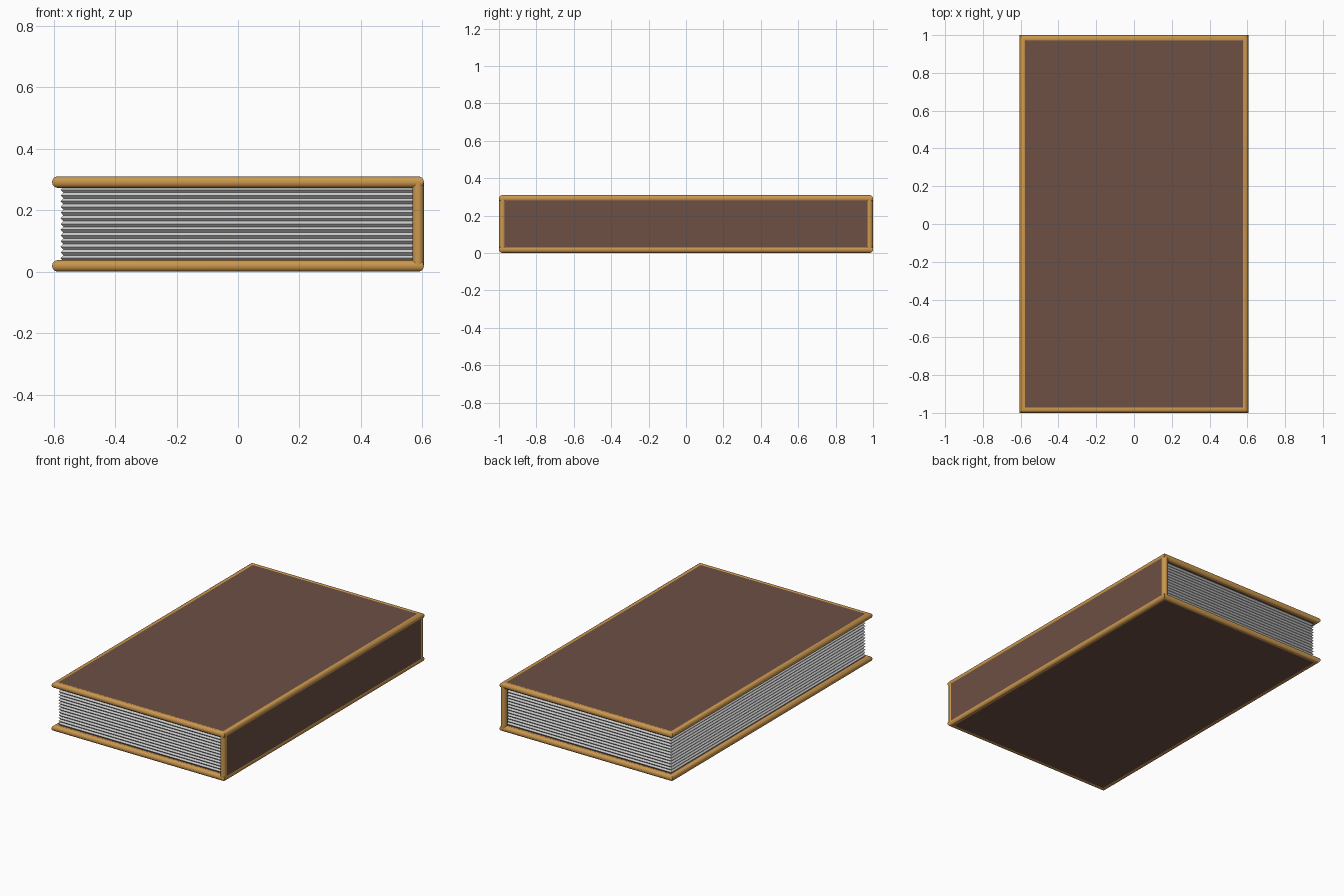
import bpy, bmesh, math

if "Cube" in bpy.data.objects:
    bpy.data.objects.remove(bpy.data.objects["Cube"])

HX, HY, H = 0.605, 1.0, 0.31     # half width, half length, total height
R = 0.0188                       # trim radius
SIDES = 16
PANEL = 0.031                    # cover board thickness


def material(name, rgb):
    m = bpy.data.materials.new(name)
    m.diffuse_color = (*rgb, 1)
    m.use_nodes = True
    m.node_tree.nodes["Principled BSDF"].inputs["Base Color"].default_value = m.diffuse_color
    return m


leather = material("brown_leather", (0.155, 0.08, 0.058))
gold = material("tan_trim", (0.60, 0.31, 0.075))


def finish(bm, name, mat=None, smooth=False):
    bmesh.ops.recalc_face_normals(bm, faces=bm.faces)
    me = bpy.data.meshes.new(name)
    bm.to_mesh(me)
    bm.free()
    ob = bpy.data.objects.new(name, me)
    bpy.context.collection.objects.link(ob)
    if mat:
        me.materials.append(mat)
    if smooth:
        bpy.ops.object.select_all(action='DESELECT')
        bpy.context.view_layer.objects.active = ob
        ob.select_set(True)
        bpy.ops.object.shade_smooth_by_angle(angle=math.radians(35))
    return ob


def bridge(bm, a, b):
    n = len(a)
    for i in range(n):
        bm.faces.new((a[i], a[(i + 1) % n], b[(i + 1) % n], b[i]))


def box(name, lo, hi, mat):
    bm = bmesh.new()
    bmesh.ops.create_cube(bm, size=1)
    for v in bm.verts:
        v.co = [(l + h) / 2 + c * (h - l) for l, h, c in zip(lo, hi, v.co)]
    return finish(bm, name, mat)


def trim_loop(name, z):
    # round rod running around a cover, mitred at the corners
    bm = bmesh.new()
    rings = []
    for sx, sy in ((-1, -1), (1, -1), (1, 1), (-1, 1)):
        ring = []
        for k in range(SIDES):
            a = 2 * math.pi * k / SIDES
            out = R * math.cos(a) - R
            ring.append(bm.verts.new((sx * (HX + out), sy * (HY + out), z + R * math.sin(a))))
        rings.append(ring)
    for i in range(4):
        bridge(bm, rings[i], rings[(i + 1) % 4])
    return finish(bm, name, gold, True)


def trim_post(name, y):
    bm = bmesh.new()
    rings = [[bm.verts.new((HX - R + R * math.cos(2 * math.pi * k / SIDES),
                            y + R * math.sin(2 * math.pi * k / SIDES), z))
              for k in range(SIDES)] for z in (R, H - R)]
    bridge(bm, *rings)
    return finish(bm, name, gold, True)


# Cover boards and spine board, sunk slightly inside the trim
p = (2 * R - PANEL) / 2
cx, cy = HX - R, HY - R
box("bottom_cover", (-cx, -cy, p), (cx, cy, p + PANEL), leather)
box("top_cover", (-cx, -cy, H - p - PANEL), (cx, cy, H - p), leather)
box("spine", (HX - p - PANEL, -cy, R), (HX - p, cy, H - R), leather)

# Trim around both covers and at the spine ends
trim_loop("bottom_trim", R)
trim_loop("top_trim", H - R)
trim_post("spine_trim_front", -cy)
trim_post("spine_trim_back", cy)

# Page block with zigzag edges
bm = bmesh.new()
PAGES, z0, z1 = 13, p + PANEL, H - p - PANEL
rings = []
for i in range(2 * PAGES + 1):
    d = 0.0 if i % 2 else 0.009
    z = z0 + (z1 - z0) * i / (2 * PAGES)
    x0, x1, y = -0.577 + d, HX - p - PANEL, 0.97 - d
    rings.append([bm.verts.new(c) for c in ((x0, -y, z), (x1, -y, z), (x1, y, z), (x0, y, z))])
for a, b in zip(rings, rings[1:]):
    bridge(bm, a, b)
bm.faces.new(rings[0])
bm.faces.new(rings[-1])
finish(bm, "pages")
